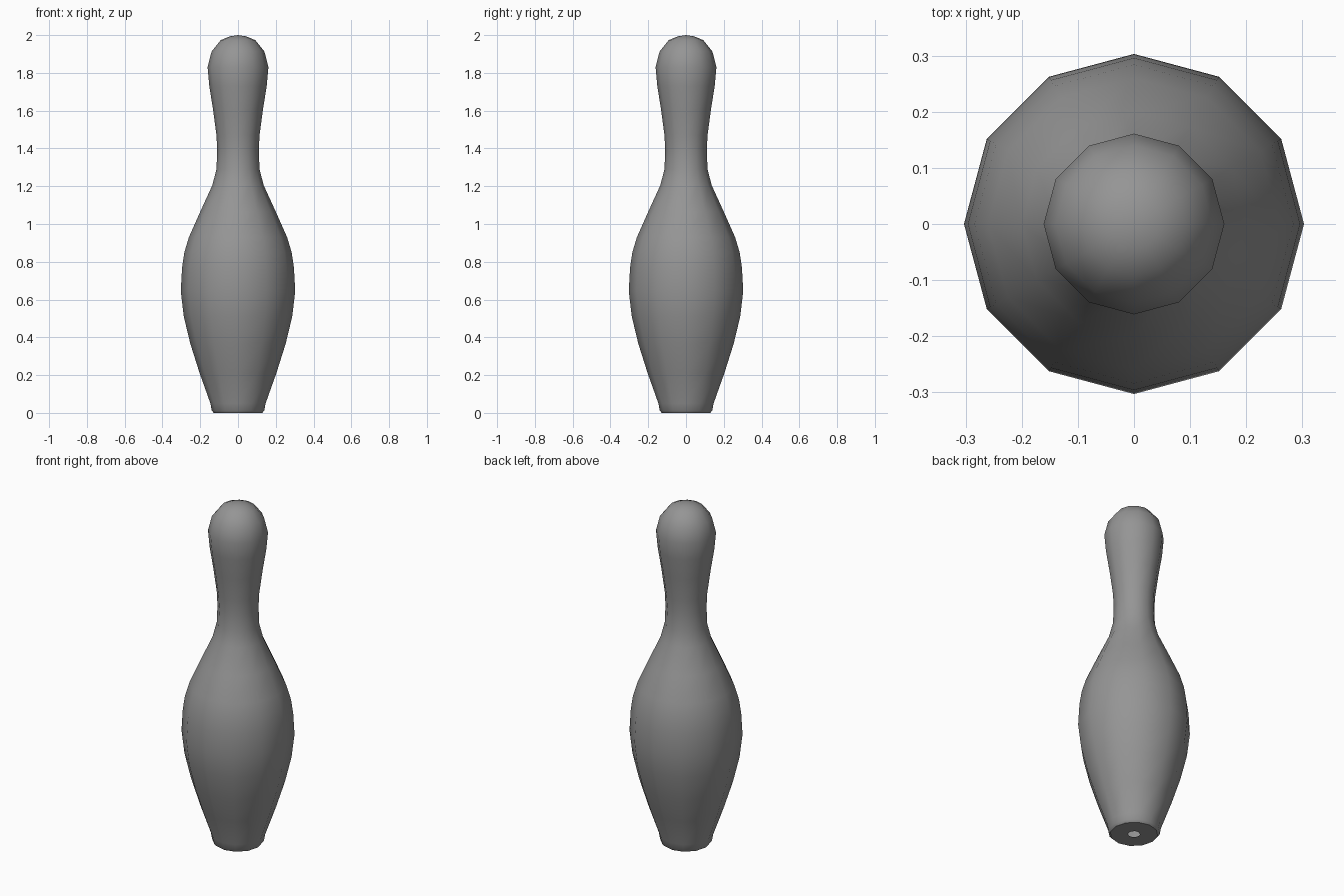
import bpy, bmesh, math

if "Cube" in bpy.data.objects:
    bpy.data.objects.remove(bpy.data.objects["Cube"])

SIDES = 12

# Pin outline (radius, height), from the hole in the base to the crown
profile = [
    (0.032, 0.0), (0.128, 0.0), (0.139, 0.012), (0.146, 0.05), (0.203, 0.21),
    (0.252, 0.365), (0.287, 0.51), (0.303, 0.645), (0.296, 0.77),
    (0.284, 0.85), (0.26, 0.93), (0.2, 1.065), (0.136, 1.205),
    (0.114, 1.29), (0.11, 1.39), (0.114, 1.47), (0.132, 1.605),
    (0.152, 1.73), (0.161, 1.83), (0.14, 1.913), (0.092, 1.973), (0.045, 1.993),
]

bm = bmesh.new()
rings = []
for r, z in profile:
    rings.append([bm.verts.new((r * math.cos(2 * math.pi * i / SIDES),
                                r * math.sin(2 * math.pi * i / SIDES), z))
                  for i in range(SIDES)])

# Lathed wall
for low, high in zip(rings, rings[1:]):
    for i in range(SIDES):
        j = (i + 1) % SIDES
        bm.faces.new((low[i], low[j], high[j], high[i]))

# Rounded crown
tip = bm.verts.new((0, 0, 2.0))
for i in range(SIDES):
    bm.faces.new((rings[-1][i], rings[-1][(i + 1) % SIDES], tip))

mesh = bpy.data.meshes.new("bowling_pin")
bm.to_mesh(mesh)
bm.free()
pin = bpy.data.objects.new("bowling_pin", mesh)
bpy.context.collection.objects.link(pin)

# Dark grey finish
grey = bpy.data.materials.new("dark_grey")
grey.diffuse_color = (0.3, 0.3, 0.3, 1)
grey.use_nodes = True
grey.node_tree.nodes["Principled BSDF"].inputs["Base Color"].default_value = grey.diffuse_color
mesh.materials.append(grey)

# Smooth body with a crisp base edge
bpy.context.view_layer.objects.active = pin
pin.select_set(True)
bpy.ops.object.shade_smooth_by_angle(angle=math.radians(35))
